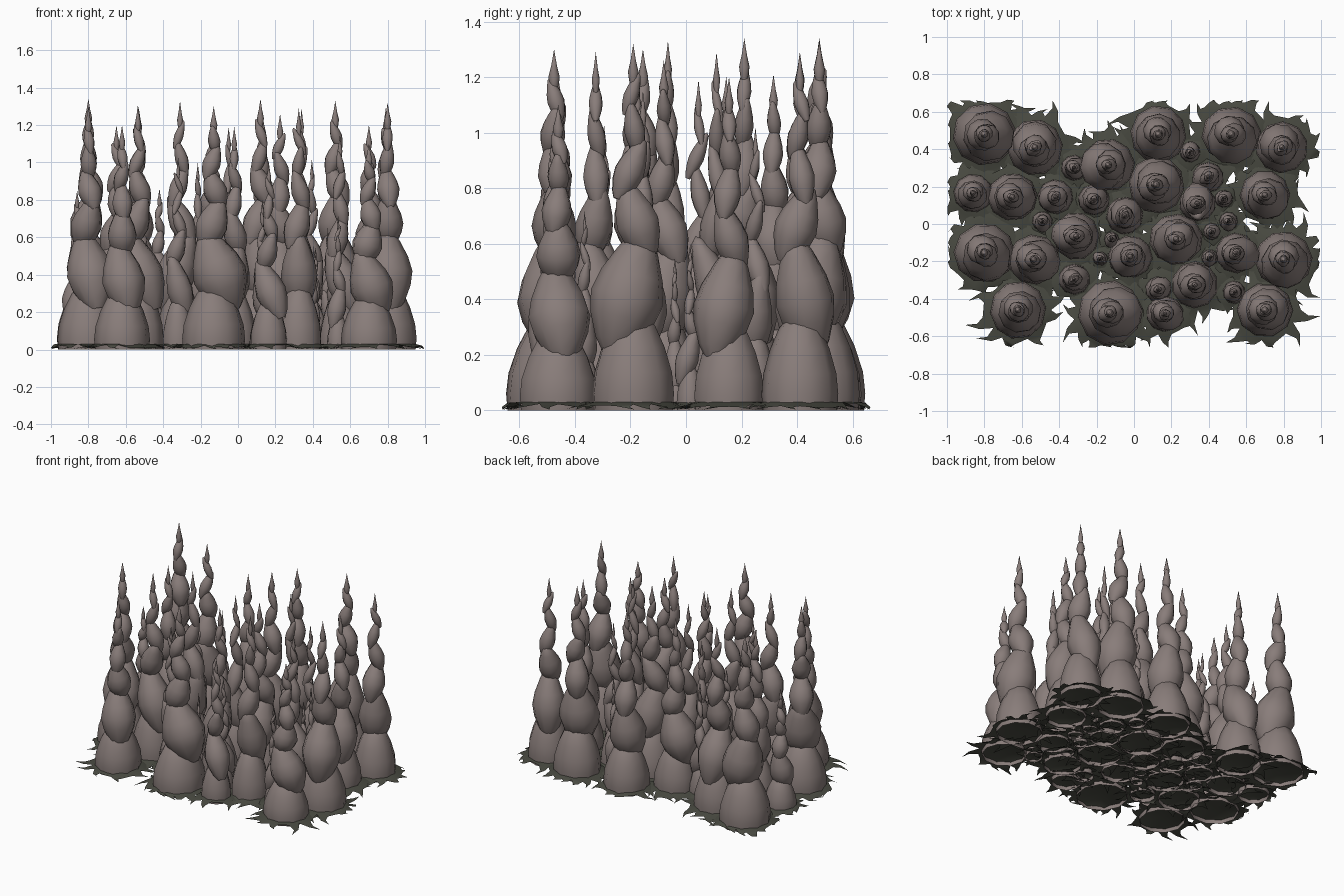
import bpy, bmesh, math, random
from mathutils import Vector, Matrix

if "Cube" in bpy.data.objects:
    bpy.data.objects.remove(bpy.data.objects["Cube"])

random.seed(11)


def material(name, col):
    m = bpy.data.materials.new(name)
    m.diffuse_color = (*col, 1)
    m.use_nodes = True
    m.node_tree.nodes["Principled BSDF"].inputs["Base Color"].default_value = m.diffuse_color
    return m


STONE = material("stone", (0.25, 0.205, 0.195))
MOSS = material("moss", (0.065, 0.067, 0.052))

# x, y, base radius, height of each spire
BIG = [
    (-.80, .48, .17, 1.34), (-.53, .41, .15, 1.29), (-.14, .315, .145, 1.21), (.13, .48, .15, 1.26),
    (.52, .48, .16, 1.33), (.79, .41, .14, 1.29), (.12, .21, .15, 1.34), (-.65, .145, .135, 1.2),
    (-.05, .045, .10, 1.19), (-.31, -.065, .125, 1.33), (-.02, -.175, .12, 1.19), (.225, -.08, .145, 1.26),
    (.70, .155, .135, 1.2), (.80, -.19, .155, 1.32), (.325, -.325, .125, 1.29), (-.13, -.475, .17, 1.30),
    (-.62, -.46, .15, 1.2), (.70, -.46, .15, 1.1), (-.80, -.155, .165, 1.3), (-.535, -.19, .14, 1.31)]
SMALL = [
    (-.86, .165, .105, .85), (-.42, .145, .095, .86), (-.215, .13, .085, 1.0), (.34, .11, .10, 1.29),
    (.395, .25, .085, 1.02), (.545, -.155, .11, 1.15), (.165, -.48, .10, 1.0), (-.32, -.295, .085, 1.03),
    (-.32, .30, .07, .8), (.30, .385, .055, .7), (.13, -.35, .07, .8), (.535, -.365, .06, .72)]
TINY = [
    (-.49, .015, .055, .6), (-.12, -.08, .04, .5), (-.18, -.185, .04, .55), (.48, .135, .05, .65),
    (.505, .015, .05, .6), (.415, -.04, .045, .55), (.405, -.18, .045, .55)]
SPIRES = BIG + SMALL + TINY

# joints between pods along the height, and pod widths
JOINTS = [0, .23, .46, .61, .73, .83, .91, 1]
WIDTHS = [1, .82, .53, .38, .27, .19, .12]
FOOT = [(0, .97), (.2, 1), (.45, .95), (.75, .77), (1.0, .54), (1.15, .25), (1.2, 0)]
POD = [(-.35, .3), (-.2, .58), (.08, .88), (.33, 1), (.6, .86), (.9, .56), (1.1, .3), (1.17, 0)]
TIP = [(-.35, .4), (-.1, .8), (.15, 1), (.5, .5), (1, 0)]


def pod(bm, centre, length, radius, profile, tilt, sides=10):
    """Lathe one bulb and lean it to one side."""
    squash = random.uniform(.92, 1.04)
    turn = random.uniform(0, 6.28)
    pivot = Vector((0, 0, length * .4))
    rings = []
    for t, w in profile:
        n = sides if w > 0 else 1
        ring = []
        for i in range(n):
            a = turn + math.tau * i / n
            p = Vector((w * radius * math.cos(a), w * radius * squash * math.sin(a), t * length))
            ring.append(bm.verts.new(centre + tilt @ (p - pivot) + pivot))
        rings.append(ring)
    for a, b in zip(rings, rings[1:]):
        for i in range(sides):
            j = (i + 1) % sides
            if len(b) == 1:
                bm.faces.new((a[i], a[j], b[0]))
            else:
                bm.faces.new((a[i], a[j], b[j], b[i]))


def finish(bm, name, mat):
    me = bpy.data.meshes.new(name)
    bm.to_mesh(me)
    bm.free()
    me.materials.append(mat)
    ob = bpy.data.objects.new(name, me)
    bpy.context.collection.objects.link(ob)
    for p in me.polygons:
        p.use_smooth = True
    return ob


# stacked-bulb spires
for k, (x, y, r, h) in enumerate(SPIRES):
    bm = bmesh.new()
    lean = random.uniform(0, math.tau)
    last = len(WIDTHS) - 1
    for i, w in enumerate(WIDTHS):
        z0, z1 = JOINTS[i] * h, JOINTS[i + 1] * h
        rad = r * w * (1 if i == 0 else random.uniform(.94, 1.06))
        shift = rad * random.uniform(.06, .2) if 0 < i < last else 0
        c = Vector((x + shift * math.cos(lean), y + shift * math.sin(lean), z0))
        tilt = Matrix.Identity(3)
        if 0 < i < last:
            # the top leans back over the spire's axis
            axis = Vector((-math.sin(lean), math.cos(lean), 0))
            tilt = Matrix.Rotation(-random.uniform(.2, .42), 3, axis)
        pod(bm, c, z1 - z0, rad, FOOT if i == 0 else TIP if i == last else POD, tilt)
        lean += math.pi + random.uniform(-1, 1)
    finish(bm, f"spire_{k + 1:02d}", STONE)


# ragged mossy mat: a low disc with curved spikes around every spire
bm = bmesh.new()
for x, y, r, h in SPIRES:
    n = max(8, int(r * 105))
    body = r + .03

    def reach(rad, a):
        """Shorten a radius so that it stays inside the rectangular plot."""
        rx = (.995 - abs(x)) / max(abs(math.cos(a)), .01) if x * math.cos(a) > 0 else 9
        ry = (.66 - abs(y)) / max(abs(math.sin(a)), .01) if y * math.sin(a) > 0 else 9
        return min(rad, rx, ry)

    def point(rad, a, z):
        return bm.verts.new((x + rad * math.cos(a), y + rad * math.sin(a), z))

    mid = bm.verts.new((x, y, .04))
    inner = [point(r * .95, math.tau * i / n, .03) for i in range(n)]
    outer = [point(min(body + random.uniform(-.02, .015), reach(9, math.tau * i / n) - .012),
                   math.tau * i / n, random.uniform(.006, .03)) for i in range(n)]
    for i in range(n):
        j = (i + 1) % n
        bm.faces.new((mid, inner[i], inner[j]))
        bm.faces.new((inner[i], outer[i], outer[j], inner[j]))
        if random.random() < .15:
            continue
        a = math.tau * (i + .5) / n
        bend = random.choice((-1, 1)) * random.uniform(.08, .25)
        length = random.uniform(.03, .12) * (1 if r > .09 else .7)
        ka = a + bend * .2
        knee = reach(body + length * .5, ka)
        k1, k2 = point(knee - .006, ka - .016 / knee, .012), point(knee - .006, ka + .016 / knee, .012)
        tip = point(reach(body + length, a + bend), a + bend, .003)
        bm.faces.new((outer[i], k1, k2, outer[j]))
        bm.faces.new((k1, tip, k2))
finish(bm, "moss_mat", MOSS)
